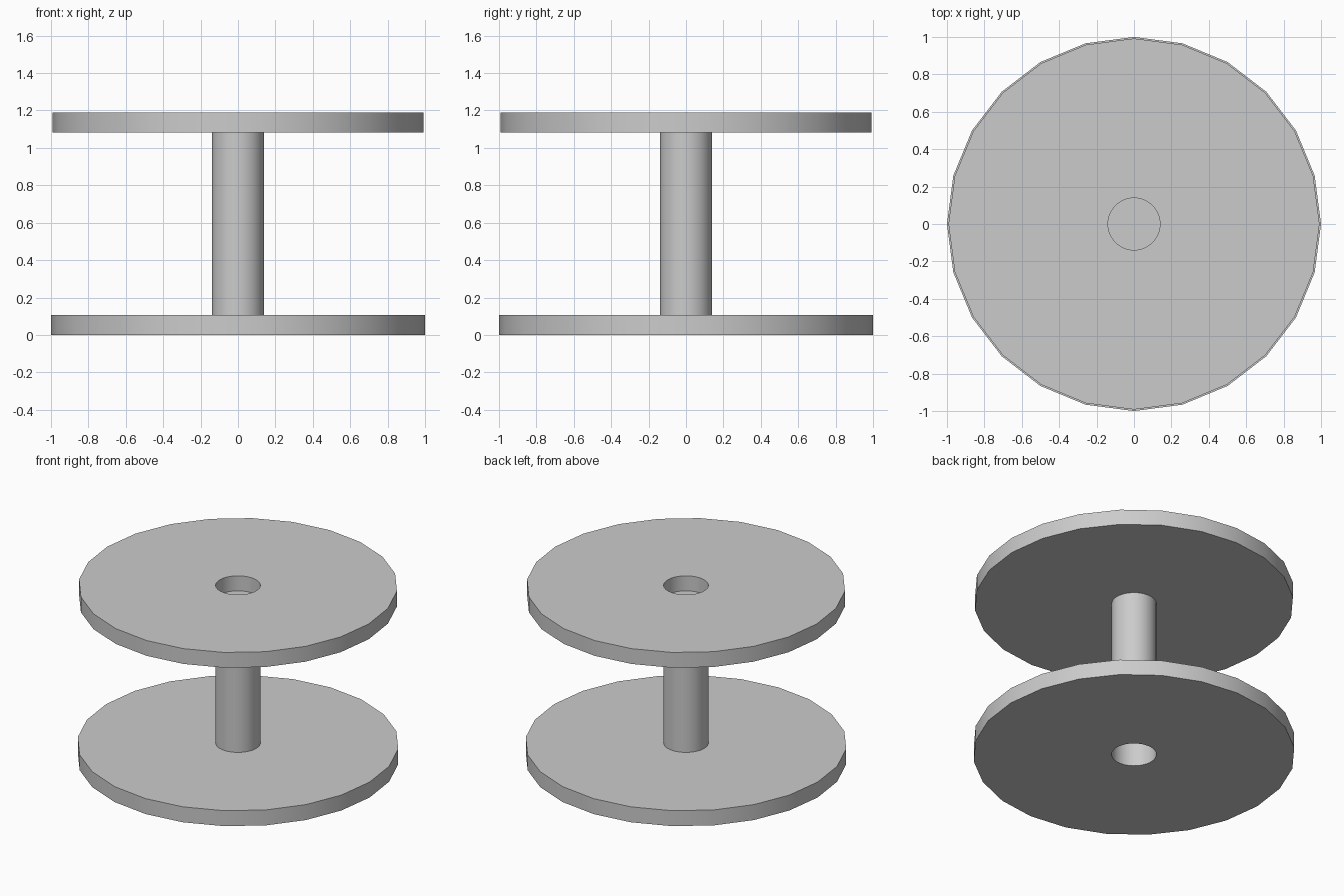
import bpy, bmesh, math

if "Cube" in bpy.data.objects:
    bpy.data.objects.remove(bpy.data.objects["Cube"])


def ring(bm, r, z, n):
    return [bm.verts.new((r * math.cos(2 * math.pi * i / n), r * math.sin(2 * math.pi * i / n), z))
            for i in range(n)]


def bridge(bm, a, b):
    n = len(a)
    for i in range(n):
        j = (i + 1) % n
        bm.faces.new((a[i], a[j], b[j], b[i]))


def finish(bm, name):
    me = bpy.data.meshes.new(name)
    bm.to_mesh(me)
    bm.free()
    ob = bpy.data.objects.new(name, me)
    bpy.context.collection.objects.link(ob)
    bpy.ops.object.select_all(action='DESELECT')
    ob.select_set(True)
    bpy.context.view_layer.objects.active = ob
    bpy.ops.object.shade_smooth_by_angle(angle=math.radians(30))
    return ob


def fill_annulus(bm, outer, inner, up):
    # each outer side meets two sides of the finer hole ring
    n, m = len(outer), len(inner)
    for i in range(n):
        j = (i + 1) % n
        f = [outer[i], outer[j], inner[2 * j % m], inner[2 * i + 1], inner[2 * i]]
        bm.faces.new(f if up else f[::-1])


def flange(name, r, hole, z0, z1):
    bm = bmesh.new()
    o0, o1 = ring(bm, r, z0, 24), ring(bm, r, z1, 24)
    h0, h1 = ring(bm, hole, z0, 48), ring(bm, hole, z1, 48)
    bridge(bm, o0, o1)
    bridge(bm, h1, h0)
    fill_annulus(bm, o1, h1, True)
    fill_annulus(bm, o0, h0, False)
    return finish(bm, name)


# Two faceted end discs, each with a centre hole
flange("bottom_flange", 1.0, 0.139, 0.0, 0.106)
flange("top_flange", 0.992, 0.139, 1.083, 1.188)

# Core, closed at the top and open at the bottom
bm = bmesh.new()
low, high = ring(bm, 0.139, 0.106, 48), ring(bm, 0.139, 1.085, 48)
bridge(bm, low, high)
bm.faces.new(high)
finish(bm, "core")
